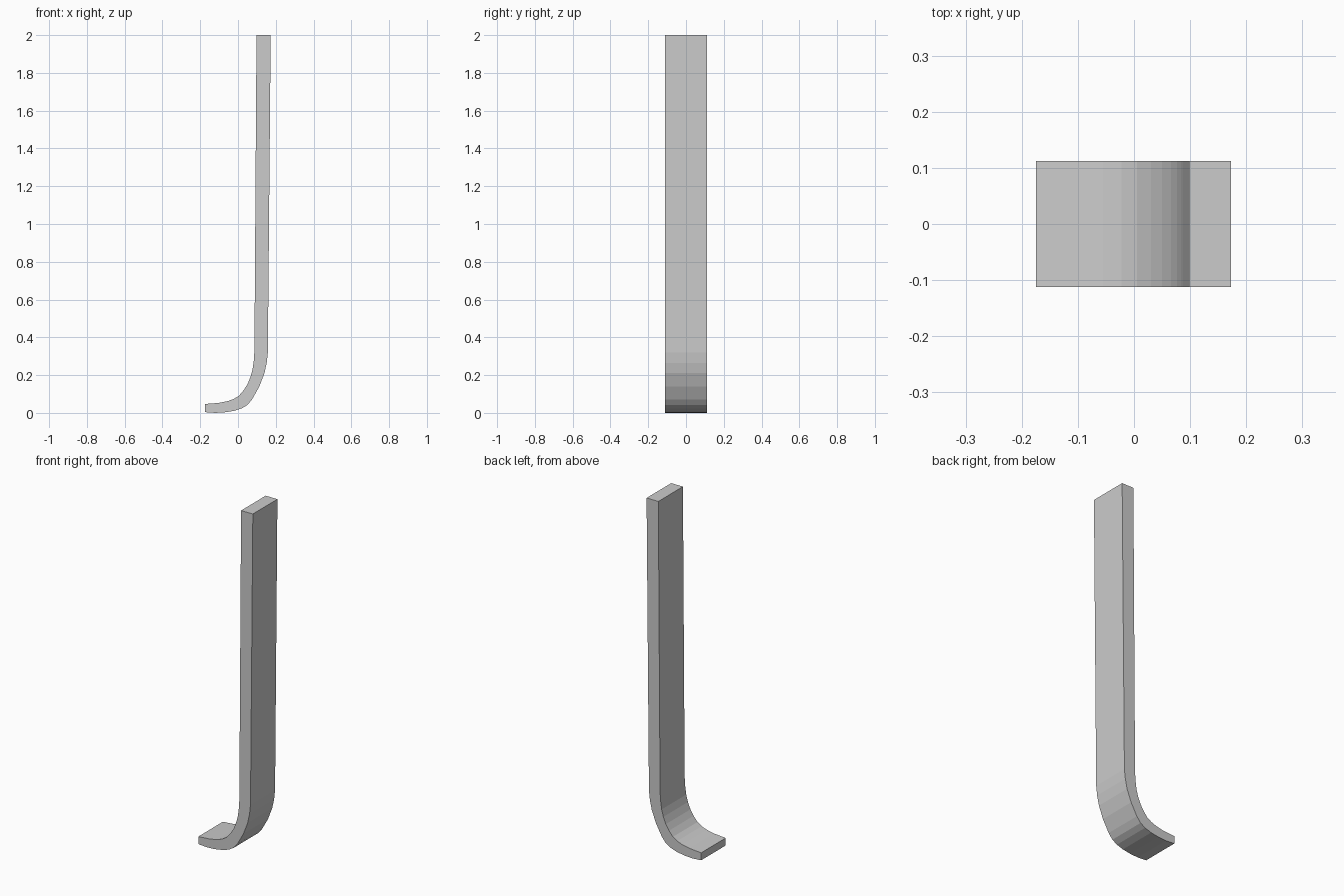
import bpy, bmesh

if "Cube" in bpy.data.objects:
    bpy.data.objects.remove(bpy.data.objects["Cube"])

HALF_WIDTH = 0.112

# Side profile (x, z): outer edge from toe to top, inner edge from top to toe
outer = [(-0.175, 0.004), (-0.12, 0.0), (-0.07, 0.003), (-0.02, 0.011), (0.02, 0.024),
         (0.05, 0.042), (0.075, 0.072), (0.113, 0.14), (0.14, 0.21),
         (0.152, 0.265), (0.158, 0.32), (0.173, 2.0)]
inner = [(0.098, 2.0), (0.087, 0.33), (0.084, 0.28), (0.077, 0.23), (0.066, 0.19),
         (0.05, 0.152), (0.03, 0.12), (0.005, 0.091), (-0.022, 0.074),
         (-0.055, 0.062), (-0.1, 0.053), (-0.175, 0.047)]

# Curved bar: profile face extruded across its width
bm = bmesh.new()
face = bm.faces.new([bm.verts.new((x, -HALF_WIDTH, z)) for x, z in outer + inner])
result = bmesh.ops.extrude_face_region(bm, geom=[face])
moved = [g for g in result["geom"] if isinstance(g, bmesh.types.BMVert)]
bmesh.ops.translate(bm, verts=moved, vec=(0, 2 * HALF_WIDTH, 0))
bmesh.ops.recalc_face_normals(bm, faces=bm.faces)

mesh = bpy.data.meshes.new("curved_bar")
bm.to_mesh(mesh)
bm.free()
bar = bpy.data.objects.new("curved_bar", mesh)
bpy.context.collection.objects.link(bar)
